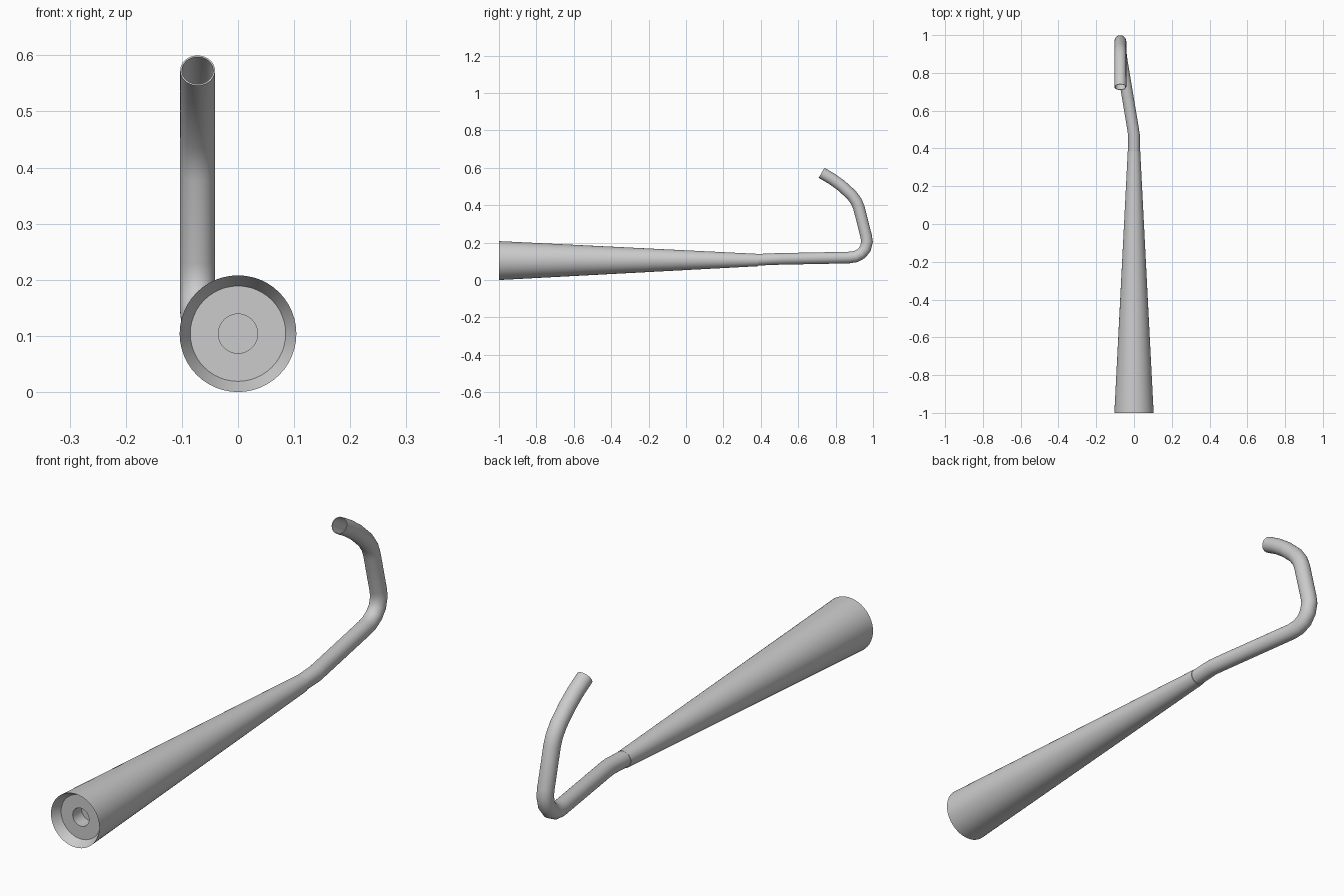
import bpy, bmesh, math
from mathutils import Vector

if "Cube" in bpy.data.objects:
    bpy.data.objects.remove(bpy.data.objects["Cube"])

SIDES = 48


def ring(bm, centre, u, v, r):
    return [bm.verts.new(centre + r * (math.cos(a) * u + math.sin(a) * v))
            for a in (2 * math.pi * i / SIDES for i in range(SIDES))]


def skin(bm, rings, closed=False):
    pairs = list(zip(rings, rings[1:]))
    if closed:
        pairs.append((rings[-1], rings[0]))
    for a, b in pairs:
        for i in range(SIDES):
            j = (i + 1) % SIDES
            bm.faces.new((a[i], a[j], b[j], b[i]))


def finish(bm, name):
    bmesh.ops.recalc_face_normals(bm, faces=bm.faces)
    mesh = bpy.data.meshes.new(name)
    bm.to_mesh(mesh)
    bm.free()
    obj = bpy.data.objects.new(name, mesh)
    bpy.context.collection.objects.link(obj)
    bpy.ops.object.select_all(action='DESELECT')
    obj.select_set(True)
    bpy.context.view_layer.objects.active = obj
    bpy.ops.object.shade_smooth_by_angle(angle=math.radians(30))
    return obj


# Tapered body with a recessed, bored front end: (radius, y)
profile = [(0.033, 0.385), (0.104, -1.0), (0.085, -0.965),
           (0.035, -0.965), (0.035, -0.91)]
bm = bmesh.new()
rings = [ring(bm, Vector((0, y, 0.104 + 0.002 * (y + 1))),
              Vector((1, 0, 0)), Vector((0, 0, 1)), r) for r, y in profile]
skin(bm, rings)
bm.faces.new(rings[0])
bm.faces.new(rings[-1])
finish(bm, "tapered_body")

# Bent hollow pipe, mitred at each path point
path = [Vector(p) for p in [
    (0, 0.36, 0.107), (0, 0.47, 0.112), (-0.006, 0.51, 0.113),
    (-0.066, 0.87, 0.120), (-0.070, 0.905, 0.125), (-0.072, 0.937, 0.141),
    (-0.072, 0.959, 0.168), (-0.072, 0.968, 0.205), (-0.072, 0.963, 0.235),
    (-0.072, 0.925, 0.385), (-0.072, 0.912, 0.418), (-0.072, 0.885, 0.455),
    (-0.072, 0.830, 0.505), (-0.072, 0.780, 0.541), (-0.072, 0.725, 0.573)]]
bm = bmesh.new()
outer, inner = [], []
side = Vector((1, 0, 0))
for i, p in enumerate(path):
    before = (p - path[max(i - 1, 0)]).normalized()
    after = (path[min(i + 1, len(path) - 1)] - p).normalized()
    tangent = (before + after).normalized()
    u = (side - tangent * side.dot(tangent)).normalized()
    v = tangent.cross(u)
    outer.append(ring(bm, p, u, v, 0.031))
    inner.append(ring(bm, p, u, v, 0.028))
skin(bm, outer + inner[::-1], closed=True)
finish(bm, "bent_pipe")
